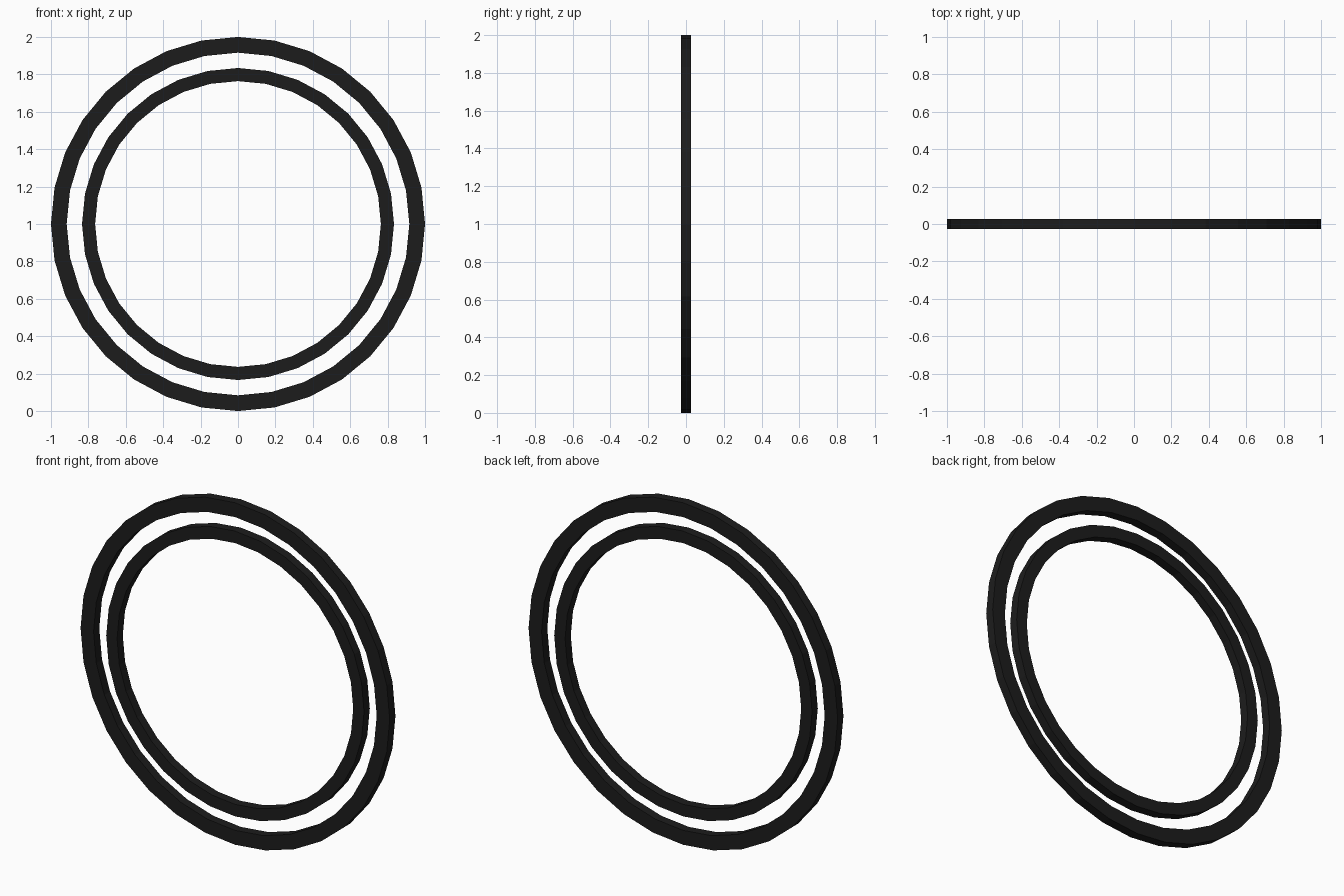
import bpy, bmesh
from math import sin, cos, tau

if "Cube" in bpy.data.objects:
    bpy.data.objects.remove(bpy.data.objects["Cube"])

SEGMENTS = 32
DEPTH = 0.053

black = bpy.data.materials.new("black")
black.diffuse_color = (0.012, 0.012, 0.012, 1)
black.use_nodes = True
black.node_tree.nodes["Principled BSDF"].inputs["Base Color"].default_value = black.diffuse_color


def ring(name, outer, inner, depth):
    """Flat-faced upright ring with a rectangular cross-section."""
    bm = bmesh.new()
    h = depth / 2
    section = [(outer, -h), (outer, h), (inner, h), (inner, -h)]
    loops = []
    for i in range(SEGMENTS):
        a = tau * i / SEGMENTS
        loops.append([bm.verts.new((r * cos(a), y, r * sin(a))) for r, y in section])
    for i in range(SEGMENTS):
        p, q = loops[i], loops[(i + 1) % SEGMENTS]
        for j in range(4):
            k = (j + 1) % 4
            bm.faces.new((p[j], p[k], q[k], q[j]))
    bmesh.ops.recalc_face_normals(bm, faces=bm.faces)
    mesh = bpy.data.meshes.new(name)
    bm.to_mesh(mesh)
    bm.free()
    mesh.materials.append(black)
    obj = bpy.data.objects.new(name, mesh)
    obj.location.z = 1
    bpy.context.collection.objects.link(obj)


# Two concentric rings
ring("outer_ring", 1.0, 0.916, DEPTH)
ring("inner_ring", 0.834, 0.764, DEPTH)
